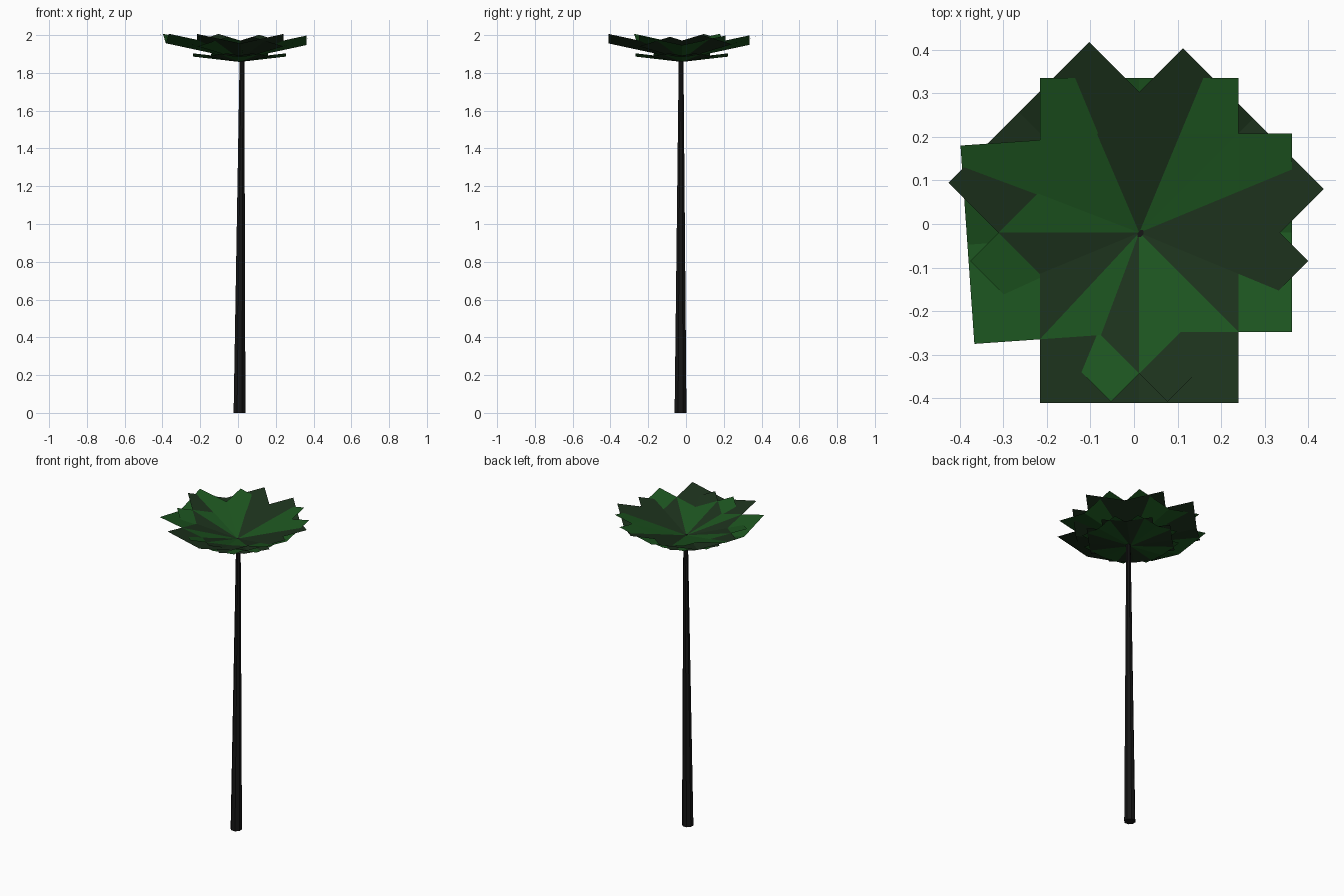
import bpy, bmesh, math
from mathutils import Vector

if "Cube" in bpy.data.objects:
    bpy.data.objects.remove(bpy.data.objects["Cube"])


def material(name, color):
    m = bpy.data.materials.new(name)
    m.diffuse_color = (*color, 1)
    m.use_nodes = True
    m.node_tree.nodes["Principled BSDF"].inputs["Base Color"].default_value = m.diffuse_color
    return m


GREEN = material("leaf_green", (0.012, 0.09, 0.014))
DARK = material("leaf_dark_green", (0.012, 0.032, 0.012))
BARK = material("dark_bark", (0.008, 0.008, 0.008))


def make_object(name, bm, mat):
    me = bpy.data.meshes.new(name)
    bm.to_mesh(me)
    bm.free()
    me.materials.append(mat)
    ob = bpy.data.objects.new(name, me)
    bpy.context.collection.objects.link(ob)
    return ob


def leaf(name, center, angle, length, half_width, slope, fold, mat):
    """Rectangular frond folded into a V along its spine, rising outward."""
    a = math.radians(angle)
    d = Vector((math.cos(a), math.sin(a), slope))
    p = Vector((-math.sin(a), math.cos(a), 0))
    up = Vector((0, 0, fold * half_width))
    c = Vector(center)
    bm = bmesh.new()
    rows = []
    for t in (0, length):
        rows.append([bm.verts.new(c + d * t + p * s * half_width + up * abs(s))
                     for s in (-1, 0, 1)])
    for i in (0, 1):
        bm.faces.new((rows[0][i], rows[1][i], rows[1][i + 1], rows[0][i + 1]))
    return make_object(name, bm, mat)


# trunk: slim tapered column, slightly leaning
bm = bmesh.new()
rings = []
for x, y, z, r in ((0.008, -0.029, 0, 0.034), (0.021, -0.026, 1.875, 0.0135)):
    rings.append([bm.verts.new((x + r * math.cos(math.tau * (i + 0.5) / 8),
                                y + r * math.sin(math.tau * (i + 0.5) / 8), z))
                  for i in range(8)])
for i in range(8):
    j = (i + 1) % 8
    bm.faces.new((rings[0][i], rings[0][j], rings[1][j], rings[1][i]))
bm.faces.new(rings[0][::-1])
bm.faces.new(rings[1])
make_object("trunk", bm, BARK)

# upper crown: eight broad folded fronds (angle, length, tone)
for i, (ang, length, mat) in enumerate((
        (0, 0.35, GREEN), (45, 0.37, DARK), (90, 0.355, GREEN), (135, 0.39, DARK),
        (184, 0.395, GREEN), (225, 0.32, GREEN), (270, 0.39, DARK), (315, 0.32, DARK))):
    leaf(f"upper_frond_{i + 1}", (0.012, -0.02, 1.872), ang, length,
         0.228, 0.215, 0.22, mat)

# lower crown: smaller, flatter fronds
for i in range(8):
    leaf(f"lower_frond_{i + 1}", (0.008, -0.022, 1.858), i * 45, 0.245,
         0.15, 0.115, 0.115, GREEN if i % 2 == 0 else DARK)
